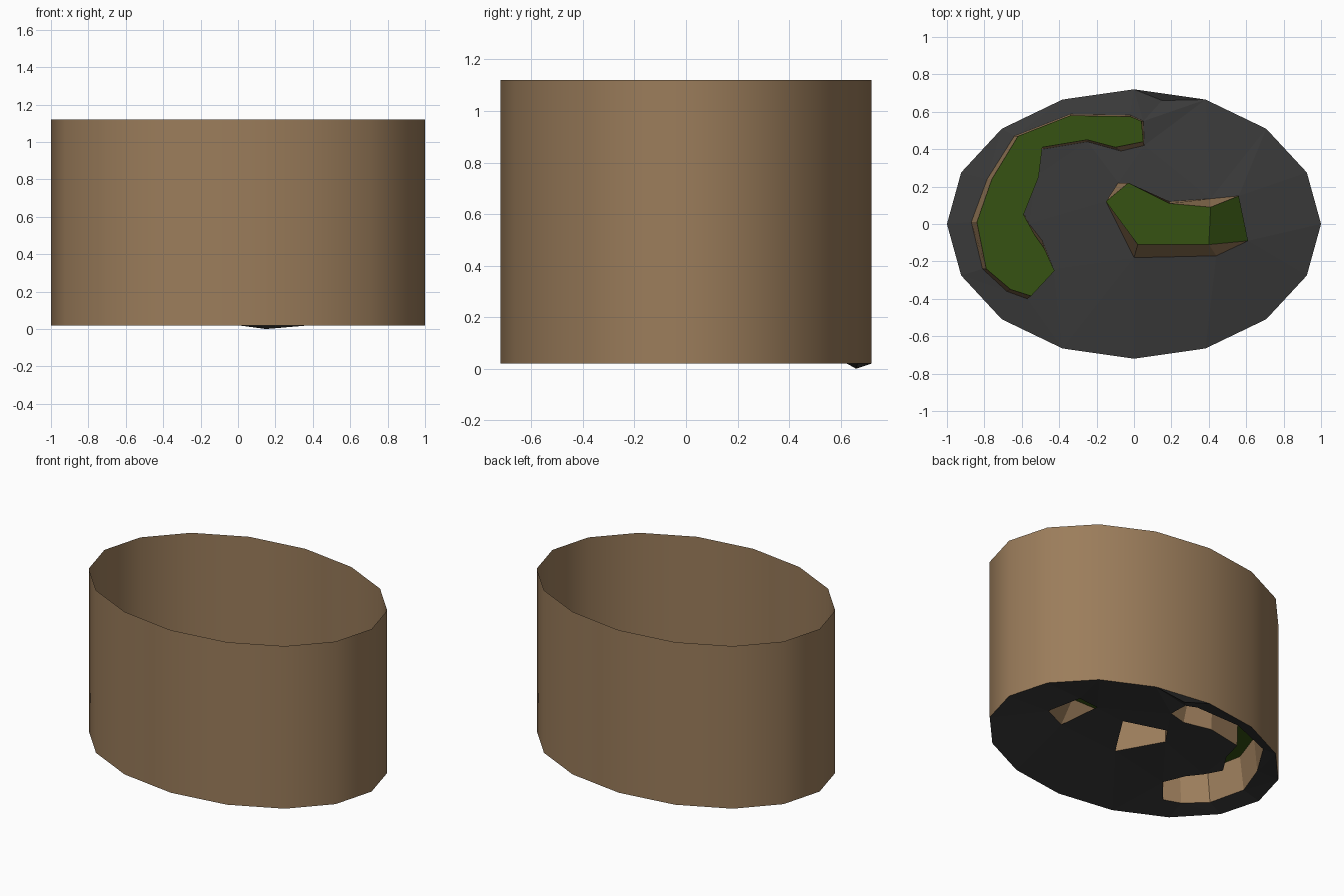
import bpy, bmesh, math

if "Cube" in bpy.data.objects:
    bpy.data.objects.remove(bpy.data.objects["Cube"])


def material(name, rgb):
    m = bpy.data.materials.new(name)
    m.diffuse_color = (*rgb, 1)
    m.use_nodes = True
    m.node_tree.nodes["Principled BSDF"].inputs["Base Color"].default_value = m.diffuse_color
    return m


BROWN = material("brown earth", (0.33, 0.205, 0.105))
GREEN = material("grass green", (0.037, 0.085, 0.006))
DARK = material("dark grey", (0.042, 0.042, 0.042))


def finish(name, bm, mats):
    me = bpy.data.meshes.new(name)
    bm.to_mesh(me)
    bm.free()
    for m in mats:
        me.materials.append(m)
    ob = bpy.data.objects.new(name, me)
    bpy.context.collection.objects.link(ob)
    return ob


def ellipse(z):
    return [(math.cos(i * math.pi / 8), 0.72 * math.sin(i * math.pi / 8), z)
            for i in range(16)]


def skirt(bm, low, high):
    """Join two loops with side faces; returns the vertices."""
    a = [bm.verts.new(p) for p in low]
    b = [bm.verts.new(p) for p in high]
    n = len(a)
    for i in range(n):
        j = (i + 1) % n
        bm.faces.new((a[i], a[j], b[j], b[i])).smooth = False
    return a, b


# Open oval wall
bm = bmesh.new()
skirt(bm, ellipse(0.02), ellipse(1.12))
for f in bm.faces:
    f.smooth = True
finish("oval_wall", bm, [BROWN])

# Outlines of the two raised islands: (top x, y, z, base x, y, z)
TOP = 0.27
curved = [(.04, .55, .05, .55), (-.02, .575, -.02, .582), (-.34, .58, -.34, .587),
          (-.62, .47, -.64, .47), (-.76, .24, -.785, .24), (-.84, .01, -.87, .01),
          (-.79, -.24, -.81, -.24), (-.66, -.35, -.68, -.36), (-.55, -.385, -.57, -.4),
          (-.425, -.25, -.43, -.24), (-.48, -.13, -.49, -.09), (-.53, -.06, -.56, 0),
          (-.59, .05, -.62, .11), (-.51, .25, -.53, .25), (-.49, .41, -.49, .4),
          (-.25, .45, -.25, .44), (-.1, .41, -.07, .39), (.05, .44, .055, .42)]
curved_top = [(a, b, TOP) for a, b, c, d in curved]
curved_base = [(c, d, 0.045 + 0.03 * max(0, c + 0.5)) for a, b, c, d in curved]

ramp_top = [(-.15, .12, TOP), (.02, -.11, TOP), (.40, -.11, TOP), (.61, -.09, .11),
            (.56, .15, .11), (.41, .09, TOP), (.19, .11, TOP), (-.03, .22, TOP)]
ramp_base = [(-.15, .12, .07), (0, -.18, .08), (.44, -.17, .1), (.61, -.09, .1),
             (.56, .15, .1), (.41, .135, .1), (.19, .12, .09), (-.085, .22, .08)]


def island(name, base, top):
    bm = bmesh.new()
    a, b = skirt(bm, base, top)
    if name == "ramp_island":
        caps = [[0, 1, 2, 5, 6, 7], [2, 3, 4, 5]]   # flat top and sloped end
    else:
        caps = [range(len(b))]
    for c in caps:
        bm.faces.new([b[i] for i in c]).material_index = 1
    bmesh.ops.recalc_face_normals(bm, faces=bm.faces)
    # the cap must face up
    cap = next(f for f in bm.faces if f.material_index == 1)
    cap.normal_update()
    if cap.normal.z < 0:
        bmesh.ops.reverse_faces(bm, faces=bm.faces)
    bmesh.ops.triangulate(bm, faces=[f for f in bm.faces if len(f.verts) > 4])
    finish(name, bm, [BROWN, GREEN])


island("curved_island", curved_base, curved_top)
island("ramp_island", ramp_base, ramp_top)

# Floor with openings under the islands
bm = bmesh.new()
loops = []
edges = []
for pts in (ellipse(0.02), curved_base, ramp_base):
    vs = [bm.verts.new(p) for p in pts]
    loops.append(vs)
    edges += [bm.edges.new((vs[i - 1], vs[i])) for i in range(len(vs))]
bmesh.ops.triangle_fill(bm, edges=edges, use_beauty=True, normal=(0, 0, 1))
# Small dip beside the back rim
rim = loops[0]
edge = bm.edges.get((rim[3], rim[4]))
if edge and edge.link_faces:
    dip = bmesh.ops.poke(bm, faces=[edge.link_faces[0]])["verts"][0]
    dip.co = (0.15, 0.66, 0.0)
# Middle of the ramp opening is closed
r = loops[2]
bm.faces.new((r[1], r[2], r[5], r[6]))
for f in bm.faces:
    f.normal_update()
    if f.normal.z < 0:
        f.normal_flip()
finish("floor", bm, [DARK])
